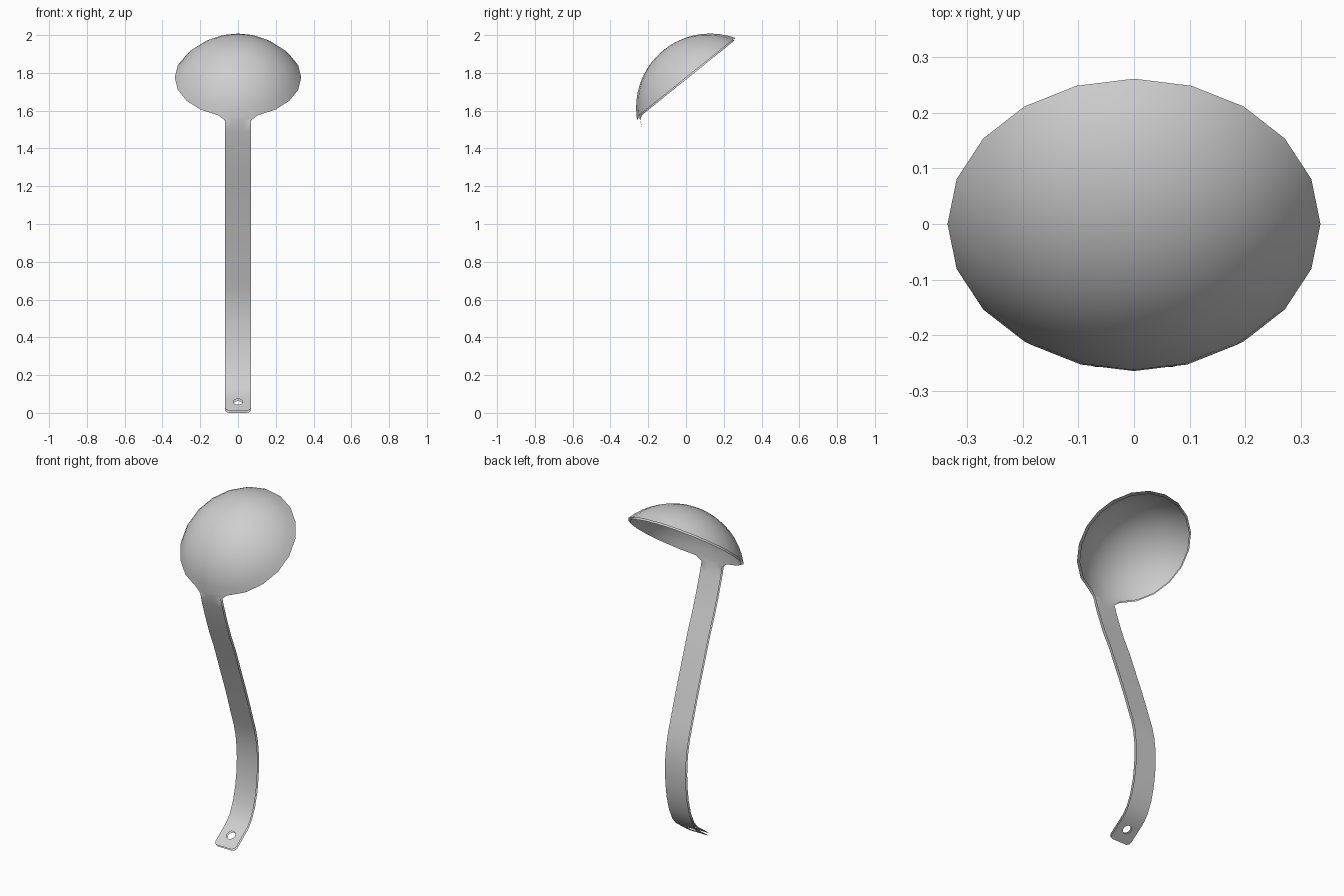
import bpy, bmesh, math
from mathutils import Vector

if "Cube" in bpy.data.objects:
    bpy.data.objects.remove(bpy.data.objects["Cube"], do_unlink=True)

# Material
steel = bpy.data.materials.new("brushed grey")
steel.use_nodes = True
GREY = (0.62, 0.62, 0.62, 1)
steel.diffuse_color = GREY
steel.node_tree.nodes["Principled BSDF"].inputs["Base Color"].default_value = GREY

bm = bmesh.new()

# Bowl: tilted spherical cap
SEGS, RINGS = 20, 9
RIM, DEPTH = 0.335, 0.188
axis, across = Vector((0, -0.627, 0.779)), Vector((0, 0.779, 0.627))
radius = (RIM ** 2 + DEPTH ** 2) / (2 * DEPTH)
centre = Vector((0, 0, 1.775)) - axis * (radius - DEPTH)
theta_max = math.asin(RIM / radius)

apex = bm.verts.new(centre + axis * radius)
rings = []
for i in range(1, RINGS + 1):
    t = theta_max * i / RINGS
    ring = []
    for k in range(SEGS):
        p = 2 * math.pi * k / SEGS
        out = Vector((math.cos(p), 0, 0)) + across * math.sin(p)
        ring.append(bm.verts.new(centre + (out * math.sin(t) + axis * math.cos(t)) * radius))
    rings.append(ring)
for k in range(SEGS):
    n = (k + 1) % SEGS
    bm.faces.new((apex, rings[0][k], rings[0][n]))
    for a, b in zip(rings, rings[1:]):
        bm.faces.new((a[k], b[k], b[n], a[n]))

# Handle: strip swept along an S-shaped side profile (y, z)
COLUMNS = (-0.068, -0.028, 0, 0.028, 0.068)
END, SLOPE = Vector((0, -0.13, 0.012)), Vector((0, 0.81, 0.587)).normalized()
plate_top = END + SLOPE * 0.148
path = [(plate_top.y, plate_top.z), (0.02, 0.135), (0.05, 0.20), (0.071, 0.28),
        (0.082, 0.36), (0.086, 0.44), (0.083, 0.51), (0.074, 0.58), (0.057, 0.65),
        (0.033, 0.72), (-0.003, 0.83), (-0.034, 0.92), (-0.074, 1.03), (-0.128, 1.18),
        (-0.174, 1.29), (-0.213, 1.40), (-0.242, 1.49), (-0.257, 1.548)]
rows = [[bm.verts.new((x, y, z)) for x in COLUMNS] for y, z in path]
for a, b in zip(rows, rows[1:]):
    for c in range(4):
        bm.faces.new((a[c], a[c + 1], b[c + 1], b[c]))

# Neck: flares from the handle top to the lower rim of the bowl
left, mid, right = (rings[-1][SEGS * 3 // 4 + d] for d in (-1, 0, 1))
top = rows[-1]
bm.faces.new((top[0], top[1], left))
bm.faces.new((top[1], top[2], mid, left))
bm.faces.new((top[2], top[3], right, mid))
bm.faces.new((top[3], top[4], right))

# End plate: rounded lower corners and a round hanging hole
half = [(0, -0.08), (0.028, -0.08), (0.048, -0.08), (0.062, -0.074), (0.068, -0.06),
        (0.068, -0.03), (0.068, 0), (0.068, 0.035), (0.068, 0.068), (0.028, 0.068), (0, 0.068)]
outline = half + [(-x, s) for x, s in half[-2:0:-1]]


def on_plate(x, s):
    return bm.verts.new(END + SLOPE * (0.08 + s) + Vector((x, 0, 0)))


outer = [on_plate(x, s) for x, s in outline]
hole = []
for x, s in outline:
    d = math.hypot(x, s)
    hole.append(on_plate(0.025 * x / d, 0.025 * s / d))
for k in range(len(outer)):
    n = (k + 1) % len(outer)
    bm.faces.new((outer[k], outer[n], hole[n], hole[k]))

# Weld the sheet and point its normals to the convex side of the bowl
bmesh.ops.remove_doubles(bm, verts=bm.verts, dist=0.0005)
bmesh.ops.recalc_face_normals(bm, faces=bm.faces)
bm.normal_update()
highest = max(bm.faces, key=lambda f: f.calc_center_median().dot(axis))
if highest.normal.dot(axis) < 0:
    bmesh.ops.reverse_faces(bm, faces=bm.faces)

mesh = bpy.data.meshes.new("ladle")
bm.to_mesh(mesh)
bm.free()
mesh.materials.append(steel)
ladle = bpy.data.objects.new("ladle", mesh)
bpy.context.collection.objects.link(ladle)

# Inner and outer skins of the thin metal, with open edges
shell = ladle.modifiers.new("thickness", 'SOLIDIFY')
shell.thickness = 0.014
shell.offset = -1
shell.use_rim = False

bpy.ops.object.select_all(action='DESELECT')
ladle.select_set(True)
bpy.context.view_layer.objects.active = ladle
bpy.ops.object.shade_smooth_by_angle(angle=math.radians(35))
